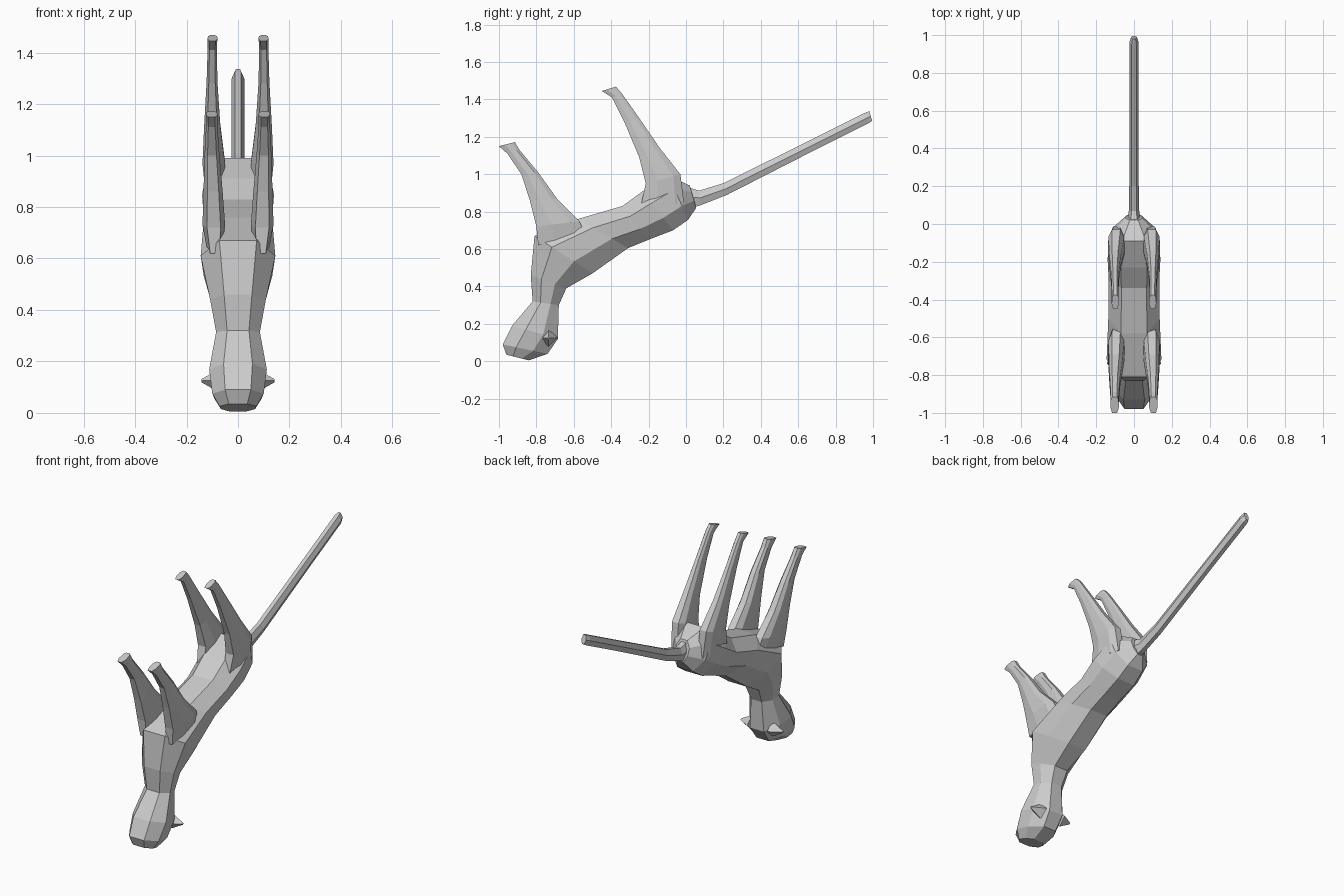
import bpy, bmesh, math
from mathutils import Vector, Matrix

if "Cube" in bpy.data.objects:
    bpy.data.objects.remove(bpy.data.objects["Cube"])

grey = bpy.data.materials.new("light_grey")
grey.diffuse_color = (0.6, 0.6, 0.6, 1)
grey.use_nodes = True
grey.node_tree.nodes["Principled BSDF"].inputs["Base Color"].default_value = grey.diffuse_color

# Cross-section: (fraction from belly edge to back edge, fraction of half width)
BODY = [(0, .5), (.3, 1), (.68, .92), (1, .42)]
LIMB = [(0, .6), (.35, 1), (.8, .95), (1, .5)]
TAIL = [(0, .5), (.5, 1), (1, .5)]


def finish(name, bm):
    bmesh.ops.recalc_face_normals(bm, faces=bm.faces[:])
    mesh = bpy.data.meshes.new(name)
    bm.to_mesh(mesh)
    bm.free()
    mesh.materials.append(grey)
    ob = bpy.data.objects.new(name, mesh)
    bpy.context.collection.objects.link(ob)
    return ob


def loft(name, profile, sections):
    """Each section: belly y, belly z, back y, back z, inner x, outer x."""
    bm = bmesh.new()
    rings = []
    for y0, z0, y1, z1, xa, xb in sections:
        mid, half = (xa + xb) / 2, abs(xb - xa) / 2
        pts = [(t, f) for t, f in profile] + [(t, -f) for t, f in reversed(profile)]
        rings.append([bm.verts.new((mid + f * half, y0 + (y1 - y0) * t, z0 + (z1 - z0) * t))
                      for t, f in pts])
    n = len(rings[0])
    for a, b in zip(rings, rings[1:]):
        for i in range(n):
            j = (i + 1) % n
            bm.faces.new((a[i], a[j], b[j], b[i]))
    bm.faces.new(rings[0])
    bm.faces.new(rings[-1])
    return finish(name, bm)


# Head, neck and torso in one skin, from muzzle to rump
torso = loft("body", BODY, [(a, b, c, d, -w, w) for a, b, c, d, w in [
    (-.96, .035, -.84, .005, .072),
    (-.98, .09, -.74, .04, .10),
    (-.93, .19, -.685, .12, .112),
    (-.82, .32, -.68, .30, .085),
    (-.83, .46, -.64, .39, .108),
    (-.81, .67, -.50, .47, .145),
    (-.58, .76, -.31, .605, .136),
    (-.34, .83, -.20, .65, .134),
    (-.23, .91, -.07, .70, .14),
    (-.09, .99, .01, .755, .125),
    (.02, .94, .055, .82, .045)]])

# Tail
loft("tail", TAIL, [(a, b, c, d, -w, w) for a, b, c, d, w in [
    (-.02, .94, .03, .82, .035),
    (.07, .912, .08, .835, .027),
    (.20, .952, .22, .89, .025),
    (.68, 1.19, .70, 1.135, .025),
    (.95, 1.325, .975, 1.272, .025),
    (.98, 1.337, .995, 1.285, .016)]])

HIND = [(-.24, .84, -.01, .84, .05, .125),
        (-.215, .95, -.03, 1.0, .05, .138),
        (-.25, 1.09, -.14, 1.14, .068, .132),
        (-.33, 1.28, -.25, 1.30, .08, .122),
        (-.395, 1.41, -.345, 1.435, .082, .118),
        (-.45, 1.445, -.375, 1.468, .08, .118)]
FRONT = [(-.79, .62, -.53, .66, .06, .12),
         (-.80, .72, -.57, .75, .05, .138),
         (-.835, .86, -.69, .87, .06, .134),
         (-.88, 1.0, -.79, 1.01, .072, .13),
         (-.955, 1.11, -.89, 1.13, .08, .124),
         (-1.0, 1.15, -.915, 1.172, .08, .125)]

for side, s in (("left", 1), ("right", -1)):
    # Legs
    for name, rows in (("hind_leg", HIND), ("front_leg", FRONT)):
        loft(f"{name}_{side}", LIMB, [r[:4] + (s * r[4], s * r[5]) for r in rows])
    # Small pointed ear
    bm = bmesh.new()
    turn = Matrix.Rotation(s * math.pi / 2, 4, 'Y')
    bmesh.ops.create_cone(bm, cap_ends=True, segments=4, radius1=.048, radius2=.006,
                          depth=.075, matrix=Matrix.Translation((s * .105, -.735, .125)) @ turn)
    finish(f"ear_{side}", bm)
